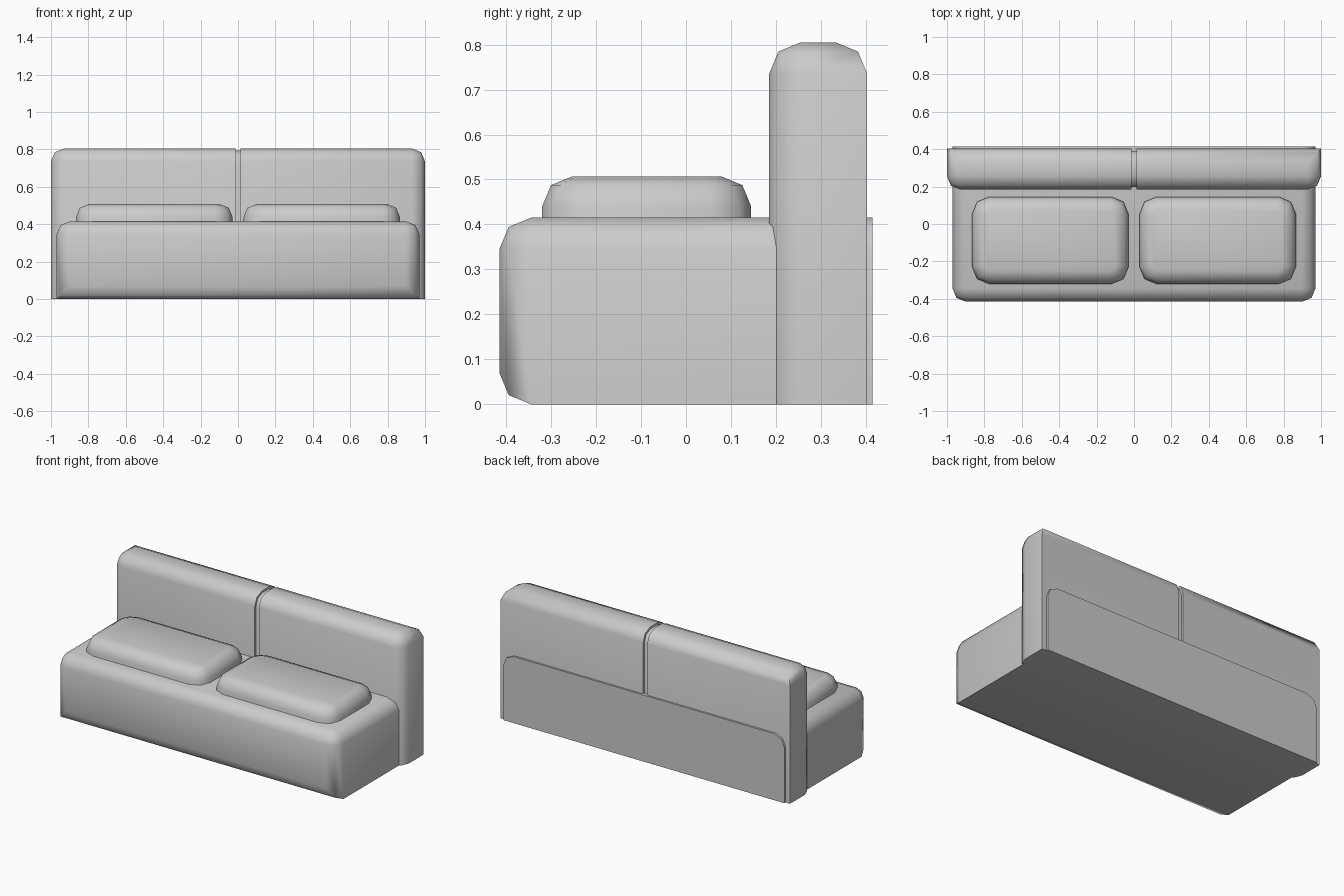
import bpy
import bmesh
import math
from mathutils import Vector

if "Cube" in bpy.data.objects:
    bpy.data.objects.remove(bpy.data.objects["Cube"])

GREY = (0.6, 0.6, 0.6, 1)
fabric = bpy.data.materials.new("grey_fabric")
fabric.use_nodes = True
fabric.diffuse_color = GREY
fabric.node_tree.nodes["Principled BSDF"].inputs["Base Color"].default_value = GREY


def rounded_box(name, low, high, stages):
    """Box whose edges are rounded in stages of (rule, radius).
    The rule gets the edge's side on each axis: -1, 0 or 1."""
    low, high = Vector(low), Vector(high)
    mid, half = (low + high) / 2, (high - low) / 2
    bm = bmesh.new()
    bmesh.ops.create_cube(bm, size=2)
    for v in bm.verts:
        v.co = Vector([m + c * h for m, c, h in zip(mid, v.co, half)])

    def sides(edge):
        result = []
        for axis in range(3):
            at = [(v.co[axis] - mid[axis]) / half[axis] for v in edge.verts]
            result.append(1 if min(at) > 0.999 else -1 if max(at) < -0.999 else 0)
        return result

    for rule, radius in stages:
        edges = [e for e in bm.edges if rule(*sides(e))]
        bmesh.ops.bevel(bm, geom=edges, offset=radius, offset_type="OFFSET",
                        segments=2, profile=0.5, affect="EDGES", clamp_overlap=True)
    bmesh.ops.recalc_face_normals(bm, faces=bm.faces)
    mesh = bpy.data.meshes.new(name)
    bm.to_mesh(mesh)
    bm.free()
    mesh.materials.append(fabric)
    obj = bpy.data.objects.new(name, mesh)
    bpy.context.collection.objects.link(obj)
    bpy.ops.object.select_all(action="DESELECT")
    obj.select_set(True)
    bpy.context.view_layer.objects.active = obj
    bpy.ops.object.shade_smooth_by_angle(angle=math.radians(50))
    return obj


# Seat block: rounded front and upper sides, square back and lower sides
rounded_box("seat_base", (-0.97, -0.415, 0), (0.97, 0.415, 0.415),
            [(lambda x, y, z: y == -1 or (x != 0 and z == 1), 0.07)])

for side, label in ((1, "left"), (-1, "right")):
    def span(inner, outer):
        return sorted((side * inner, side * outer))

    # Backrest half: rounded along the top and the outer front edge
    x0, x1 = span(0.014, 1.0)
    rounded_box(label + "_backrest", (x0, 0.185, 0), (x1, 0.403, 0.805),
                [(lambda x, y, z: (z == 1 and x != -side) or (x == side and y == -1), 0.07)])

    # Loose seat cushion: upright corners first, then the rim
    x0, x1 = span(0.03, 0.865)
    rounded_box(label + "_cushion", (x0, -0.32, 0.32), (x1, 0.145, 0.507),
                [(lambda x, y, z: x != 0 and y != 0, 0.09),
                 (lambda x, y, z: z == 1, 0.067)])

# Recessed strip joining the backrest halves
rounded_box("backrest_seam", (-0.016, 0.197, 0), (0.016, 0.391, 0.793),
            [(lambda x, y, z: y != 0 and z == 1, 0.065)])
